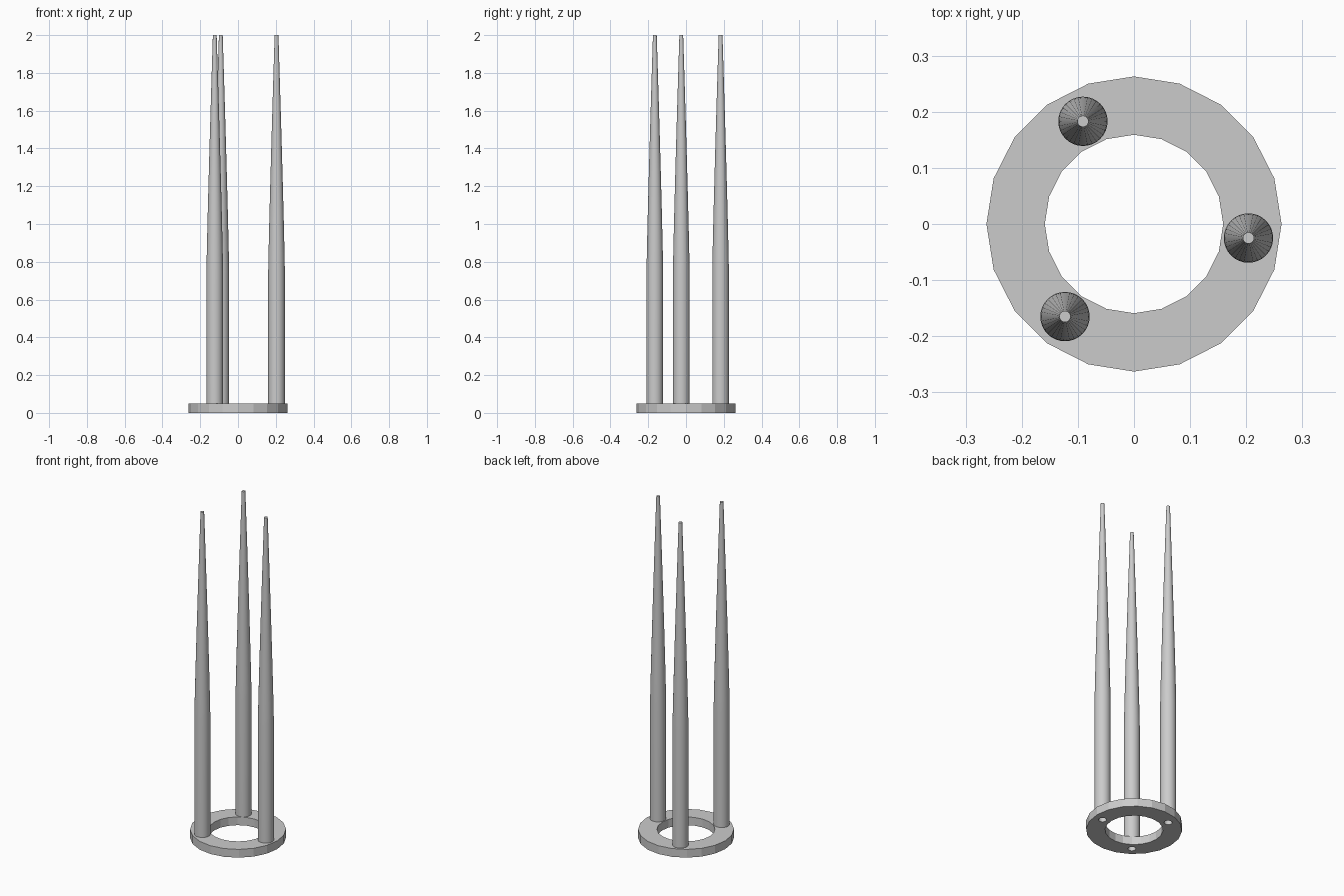
import bpy, bmesh
from math import cos, sin, pi

cube = bpy.data.objects.get("Cube")
if cube:
    bpy.data.objects.remove(cube)

grey = bpy.data.materials.new("light grey")
grey.use_nodes = True
colour = (0.6, 0.6, 0.6, 1)
grey.diffuse_color = colour
grey.node_tree.nodes["Principled BSDF"].inputs["Base Color"].default_value = colour

RING_TOP = 0.05
HOLE = 0.022
POSTS = [(0.204, -0.025), (-0.091, 0.183), (-0.123, -0.165)]


def lathe(name, profile, sides, closed=False, location=(0, 0, 0)):
    """Turn a radius/height profile around the z axis."""
    bm = bmesh.new()
    loops = [[bm.verts.new((r * cos(2 * pi * i / sides), r * sin(2 * pi * i / sides), z))
              for i in range(sides)] for r, z in profile]
    pairs = list(zip(loops, loops[1:]))
    if closed:
        pairs.append((loops[-1], loops[0]))
    else:
        bm.faces.new(loops[0])
        bm.faces.new(loops[-1])
    for a, b in pairs:
        for i in range(sides):
            j = (i + 1) % sides
            bm.faces.new((a[i], a[j], b[j], b[i]))
    bmesh.ops.recalc_face_normals(bm, faces=bm.faces)
    mesh = bpy.data.meshes.new(name)
    bm.to_mesh(mesh)
    bm.free()
    mesh.materials.append(grey)
    obj = bpy.data.objects.new(name, mesh)
    obj.location = location
    bpy.context.collection.objects.link(obj)
    return obj


# Flat faceted base ring
ring = lathe("base_ring", [(0.263, 0), (0.263, RING_TOP), (0.159, RING_TOP), (0.159, 0)],
             20, closed=True)

# Post profile: straight lower shaft, then a slightly bowed taper
STEPS = 20
SHAFT_TOP, TIP = 0.75, 2.0
post_profile = [(0.044, RING_TOP)]
for k in range(STEPS + 1):
    t = k / STEPS
    post_profile.append((0.044 - 0.034 * t ** 1.15, SHAFT_TOP + (TIP - SHAFT_TOP) * t))

for n, (x, y) in enumerate(POSTS, 1):
    # Tapered post standing on the ring
    post = lathe(f"post_{n}", post_profile, 32, location=(x, y, 0))
    bpy.context.view_layer.objects.active = post
    post.select_set(True)
    bpy.ops.object.shade_smooth_by_angle()
    post.select_set(False)
    # Screw hole through the ring under the post
    cutter = lathe(f"hole_cutter_{n}", [(HOLE, -0.02), (HOLE, RING_TOP + 0.02)], 24,
                   location=(x, y, 0))
    cutter.hide_render = True
    cutter.hide_set(True)
    cut = ring.modifiers.new(f"screw_hole_{n}", "BOOLEAN")
    cut.object = cutter
    cut.operation = "DIFFERENCE"
    cut.solver = "EXACT"
